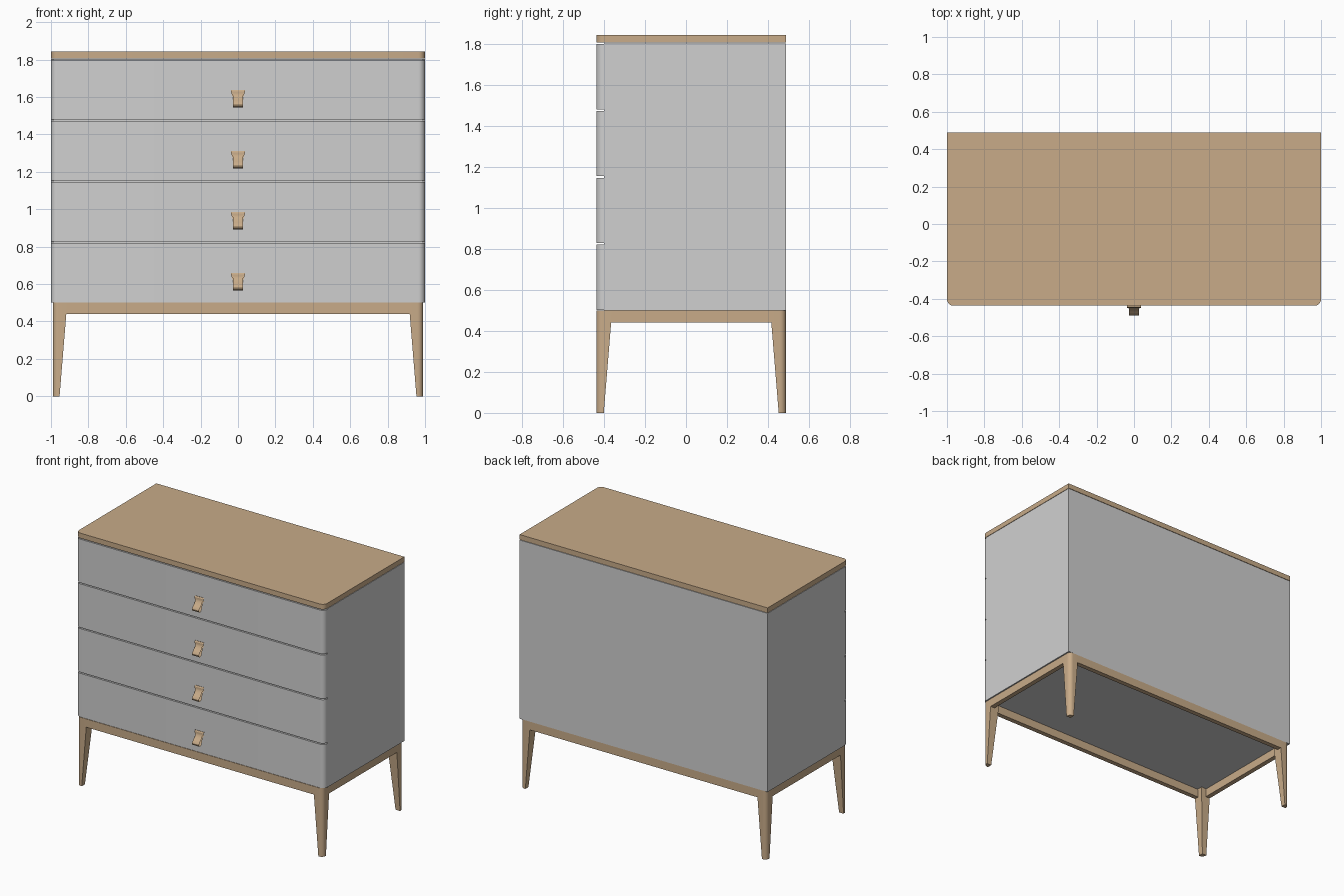
import bpy, math

if "Cube" in bpy.data.objects:
    bpy.data.objects.remove(bpy.data.objects["Cube"])


def material(name, rgb):
    m = bpy.data.materials.new(name)
    m.diffuse_color = (*rgb, 1)
    m.use_nodes = True
    m.node_tree.nodes["Principled BSDF"].inputs["Base Color"].default_value = m.diffuse_color
    return m


GREY = material("grey paint", (0.63, 0.63, 0.63))
WOOD = material("light oak", (0.58, 0.41, 0.25))


def make(name, verts, faces, mat):
    me = bpy.data.meshes.new(name)
    me.from_pydata(verts, [], faces)
    me.materials.append(mat)
    ob = bpy.data.objects.new(name, me)
    bpy.context.collection.objects.link(ob)
    return ob


def smooth(ob):
    bpy.ops.object.select_all(action='DESELECT')
    ob.select_set(True)
    bpy.context.view_layer.objects.active = ob
    bpy.ops.object.shade_smooth_by_angle(angle=math.radians(30))


def loft(name, rings, mat):
    """Closed solid through equal-length rings, listed bottom to top."""
    n = len(rings[0])
    faces = [tuple(reversed(range(n))), tuple(range(n * (len(rings) - 1), n * len(rings)))]
    for r in range(len(rings) - 1):
        for i in range(n):
            j = (i + 1) % n
            faces.append((r * n + i, r * n + j, r * n + n + j, r * n + n + i))
    ob = make(name, [v for ring in rings for v in ring], faces, mat)
    smooth(ob)
    return ob


def box(name, x0, x1, y0, y1, z0, z1, mat):
    return loft(name, [[(x0, y0, z), (x1, y0, z), (x1, y1, z), (x0, y1, z)] for z in (z0, z1)], mat)


def front_rounded(x, y0, y1, r, z, seg=8):
    """Rectangle outline with both front corners rounded."""
    pts = []
    for cx, start in ((-x + r, 180), (x - r, 270)):
        for i in range(seg + 1):
            a = math.radians(start + 90 * i / seg)
            pts.append((cx + r * math.cos(a), y0 + r + r * math.sin(a), z))
    return pts + [(x, y1, z), (-x, y1, z)]


FRONT, BACK = -0.437, 0.488

# Cabinet carcass and top
box("carcass", -1, 1, -0.40, BACK, 0.5, 1.802, GREY)
loft("top_board", [front_rounded(1, FRONT, BACK, 0.036, z) for z in (1.805, 1.842)], WOOD)


# Pull: curved tab profile (y offset, z, half width), open at its ends
def pull(name, z):
    prof = [(0.0, 0.0, .037), (-0.006, 0.002, .037), (-0.011, -0.006, .037), (-0.011, -0.018, .035),
            (-0.014, -0.027, .028), (-0.022, -0.040, .028), (-0.036, -0.054, .028),
            (-0.049, -0.067, .028), (-0.053, -0.078, .028), (-0.050, -0.088, .028),
            (-0.040, -0.092, .028), (-0.028, -0.086, .028), (-0.020, -0.072, .028),
            (-0.014, -0.052, .028), (-0.007, -0.036, .028), (0.0, -0.022, .035)]
    n = len(prof)
    verts = [(s * w, FRONT + y, z + dz) for s in (-1, 1) for y, dz, w in prof]
    faces = [(i, (i + 1) % n, n + (i + 1) % n, n + i) for i in range(n)]
    smooth(make(name, verts, faces, WOOD))


# Four drawer fronts with pulls
for k in range(4):
    z0 = 0.502 + k * 0.326
    loft(f"drawer_front_{k + 1}",
         [front_rounded(1, FRONT, -0.40, 0.036, z) for z in (z0, z0 + 0.318)], GREY)
    pull(f"drawer_pull_{k + 1}", 0.658 + k * 0.326)


# Tapered legs with the outer corner rounded
def leg_ring(sx, sy, size, r, z, seg=8):
    ox, oy = 0.99, (BACK if sy > 0 else -FRONT)
    pts = [(ox - size, oy - size), (ox, oy - size)]
    for i in range(seg + 1):
        a = math.radians(90 * i / seg)
        pts.append((ox - r + r * math.cos(a), oy - r + r * math.sin(a)))
    pts.append((ox - size, oy))
    ring = [(sx * px, sy * py, z) for px, py in pts]
    return ring if sx * sy > 0 else ring[::-1]


for sx, side in ((-1, "left"), (1, "right")):
    for sy, end in ((-1, "front"), (1, "back")):
        loft(f"{end}_{side}_leg", [leg_ring(sx, sy, s, 0.03, z)
                                   for s, z in ((0.036, 0), (0.072, 0.44), (0.077, 0.5))], WOOD)
    # Side rails
    a, b = sorted((sx * 0.99, sx * 0.955))
    box(f"{side}_rail", a, b, FRONT + 0.07, BACK - 0.07, 0.44, 0.5, WOOD)

# Front and back rails
box("front_rail", -0.92, 0.92, FRONT, FRONT + 0.035, 0.44, 0.5, WOOD)
box("back_rail", -0.92, 0.92, BACK - 0.035, BACK, 0.44, 0.5, WOOD)
